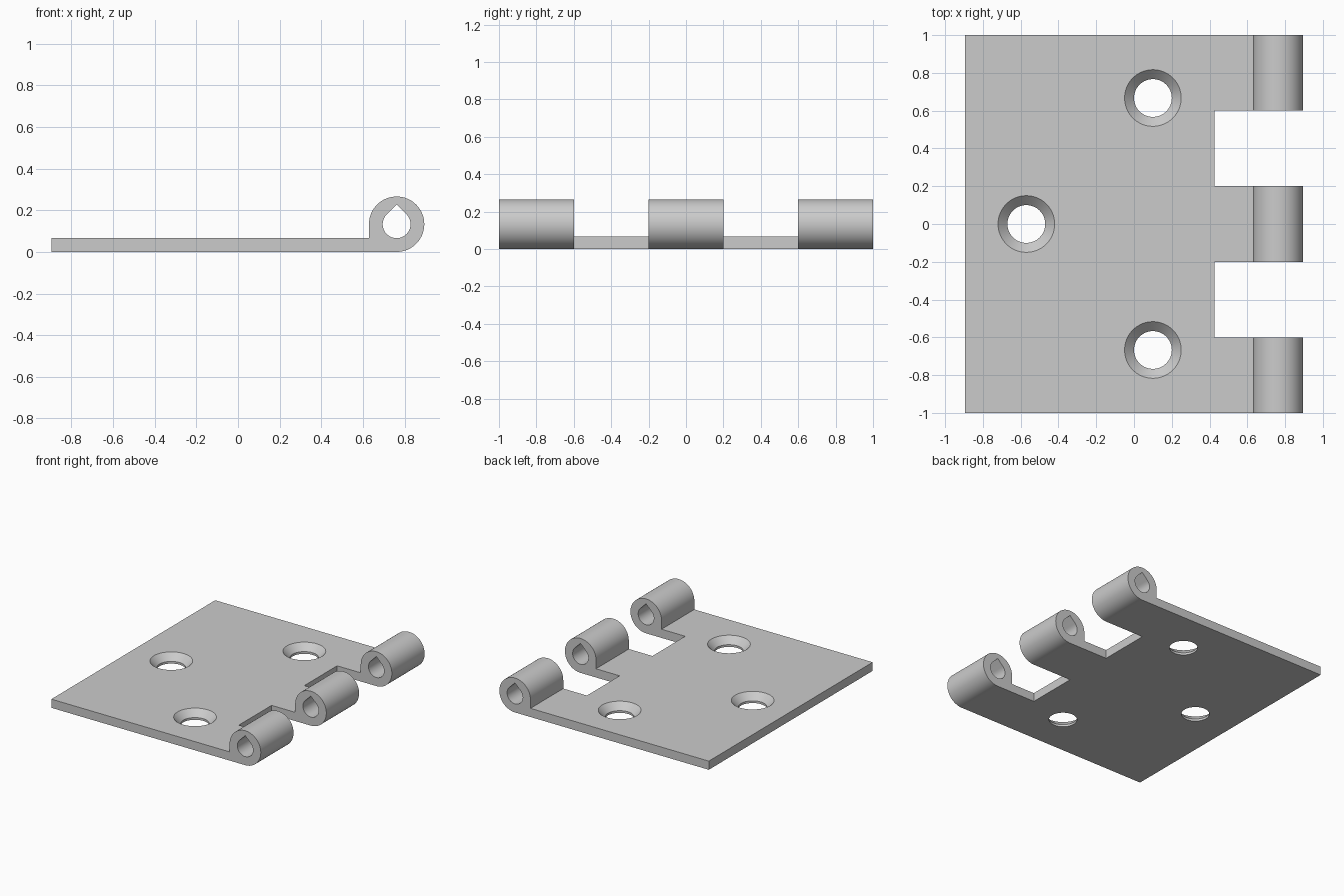
import bpy
import bmesh
from math import sin, cos, pi, radians

cube = bpy.data.objects.get("Cube")
if cube:
    bpy.data.objects.remove(cube, do_unlink=True)

# Main dimensions
THICK = 0.067
LEFT, SEAM = -0.895, 0.427
PIN_X, RADIUS, BORE = 0.762, 0.133, 0.067
KNUCKLE_LENGTH = 0.4

steel = bpy.data.materials.new("plain grey steel")
steel.use_nodes = True
grey = (0.6, 0.6, 0.6, 1)
steel.diffuse_color = grey
steel.node_tree.nodes["Principled BSDF"].inputs["Base Color"].default_value = grey


def add_object(name, data):
    ob = bpy.data.objects.new(name, data)
    bpy.context.collection.objects.link(ob)
    return ob


def activate(ob):
    bpy.ops.object.select_all(action='DESELECT')
    ob.select_set(True)
    bpy.context.view_layer.objects.active = ob


def finish(ob):
    ob.data.materials.clear()
    ob.data.materials.append(steel)
    activate(ob)
    bpy.ops.object.shade_smooth_by_angle(angle=radians(30))


def arc(cx, cz, r, start, end, steps):
    angles = [radians(start + (end - start) * i / steps) for i in range(steps + 1)]
    return [(cx + r * cos(a), cz + r * sin(a)) for a in angles]


# Flat leaf
bpy.ops.mesh.primitive_cube_add(size=1, location=((LEFT + SEAM) / 2, 0, THICK / 2))
leaf = bpy.context.object
leaf.name = "leaf_plate"
leaf.scale = (SEAM - LEFT, 2, THICK)
bpy.ops.object.transform_apply(location=True, rotation=False, scale=True)


# Countersunk screw holes, cut with a turned profile
def screw_cutter(x, y):
    profile = [(0.1, -0.05), (0.1, 0.017), (0.15, THICK), (0.183, 0.1)]
    bm = bmesh.new()
    sides = 64
    rings = [[bm.verts.new((x + r * cos(2 * pi * i / sides), y + r * sin(2 * pi * i / sides), z))
              for i in range(sides)] for r, z in profile]
    for low, high in zip(rings, rings[1:]):
        for i in range(sides):
            j = (i + 1) % sides
            bm.faces.new((low[i], low[j], high[j], high[i]))
    bm.faces.new(rings[0][::-1])
    bm.faces.new(rings[-1])
    mesh = bpy.data.meshes.new("screw_cutter")
    bm.to_mesh(mesh)
    bm.free()
    cutter = add_object("screw_cutter", mesh)
    cutter.hide_render = True
    return cutter


for x, y in [(0.1, 0.667), (0.1, -0.667), (-0.57, 0)]:
    cutter = screw_cutter(x, y)
    cut = leaf.modifiers.new("screw_hole", 'BOOLEAN')
    cut.operation = 'DIFFERENCE'
    cut.solver = 'EXACT'
    cut.object = cutter
    activate(leaf)
    bpy.ops.object.modifier_apply(modifier=cut.name)
    bpy.data.objects.remove(cutter, do_unlink=True)
finish(leaf)


# Knuckles: tab and barrel outline with a teardrop pin bore
outline = [(SEAM, 0)] + arc(PIN_X, RADIUS, RADIUS, -90, 180, 48)
outline += [(PIN_X - RADIUS, THICK), (SEAM, THICK)]
bore = arc(PIN_X, RADIUS, BORE, 135, 405, 40) + [(PIN_X, RADIUS + BORE * 2 ** 0.5)]


def knuckle(name, y):
    curve = bpy.data.curves.new(name, 'CURVE')
    curve.dimensions = '2D'
    curve.fill_mode = 'BOTH'
    curve.extrude = KNUCKLE_LENGTH / 2
    for points in (outline, bore):
        spline = curve.splines.new('POLY')
        spline.points.add(len(points) - 1)
        for point, (px, pz) in zip(spline.points, points):
            point.co = (px, pz, 0, 1)
        spline.use_cyclic_u = True
    ob = add_object(name, curve)
    ob.rotation_euler.x = pi / 2
    ob.location.y = y
    activate(ob)
    bpy.ops.object.convert(target='MESH')
    ob = bpy.context.object
    # Weld the caps to the walls
    bm = bmesh.new()
    bm.from_mesh(ob.data)
    bmesh.ops.remove_doubles(bm, verts=bm.verts, dist=0.0001)
    bmesh.ops.recalc_face_normals(bm, faces=bm.faces)
    bm.to_mesh(ob.data)
    bm.free()
    finish(ob)


for name, y in [("front_knuckle", -0.8), ("middle_knuckle", 0), ("back_knuckle", 0.8)]:
    knuckle(name, y)
